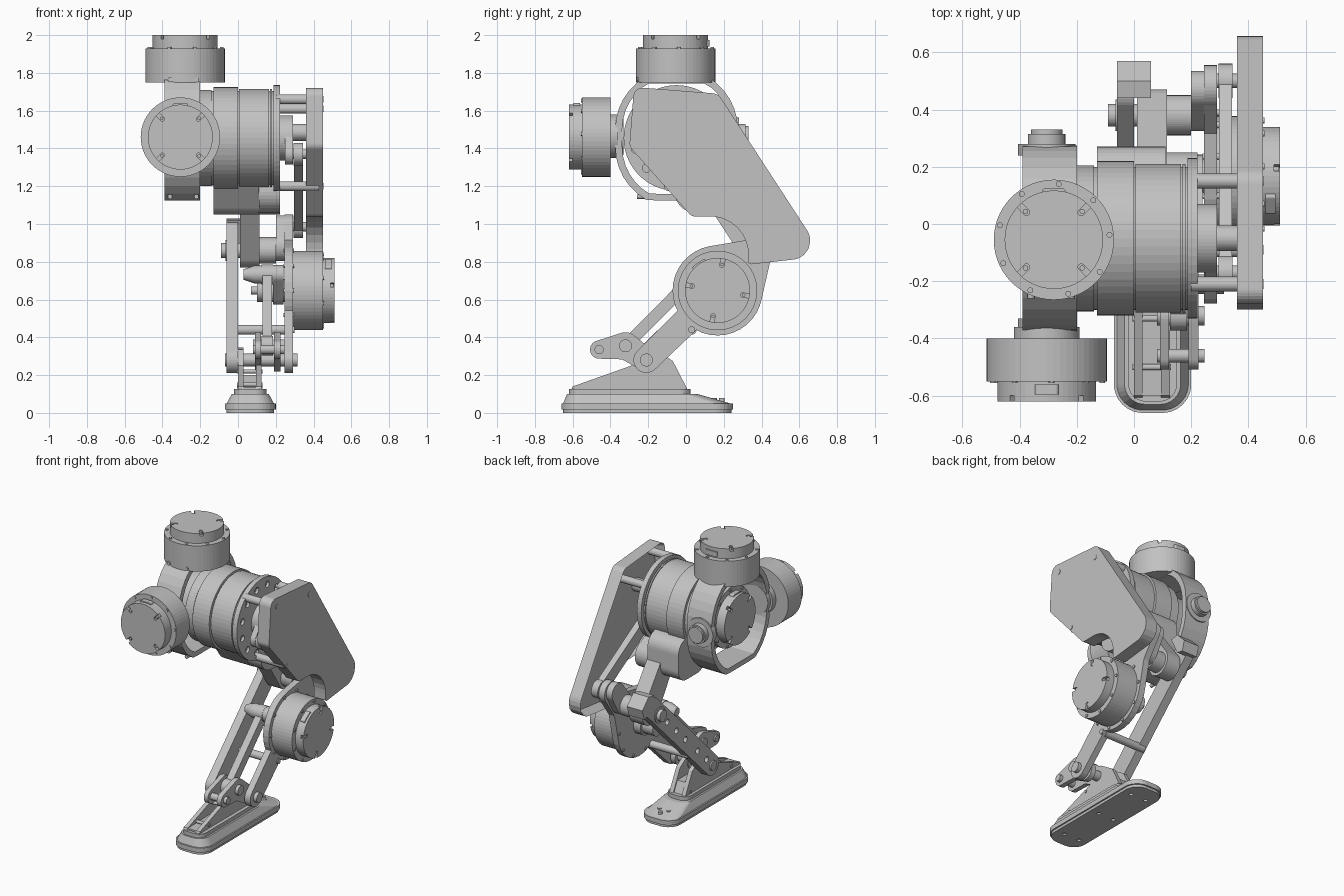
import bpy, bmesh, math
from mathutils import Vector

if "Cube" in bpy.data.objects:
    bpy.data.objects.remove(bpy.data.objects["Cube"])

grey = bpy.data.materials.new("light_grey")
grey.diffuse_color = (0.54, 0.54, 0.54, 1)
grey.use_nodes = True
grey.node_tree.nodes["Principled BSDF"].inputs["Base Color"].default_value = (0.54, 0.54, 0.54, 1)


def circle(u, v, r, n=56):
    return [(u + r * math.cos(2 * math.pi * i / n), v + r * math.sin(2 * math.pi * i / n)) for i in range(n)]


def hull(*discs):
    """Convex outline wrapped around several (u, v, r) discs."""
    pts = sorted(p for d in discs for p in circle(*d, n=36))

    def half(seq):
        out = []
        for p in seq:
            while len(out) > 1 and ((out[-1][0] - out[-2][0]) * (p[1] - out[-2][1])
                                    - (out[-1][1] - out[-2][1]) * (p[0] - out[-2][0])) <= 1e-9:
                out.pop()
            out.append(p)
        return out[:-1]
    return half(pts) + half(pts[::-1])


def rounded(corners, n=8):
    """Polygon outline with an arc at each (u, v, r) corner."""
    out = []
    for i, (u, v, r) in enumerate(corners):
        p = Vector((u, v))
        a = (Vector(corners[i - 1][:2]) - p).normalized()
        b = (Vector(corners[(i + 1) % len(corners)][:2]) - p).normalized()
        h = a.angle(b) / 2
        c = p + (a + b).normalized() * r / math.sin(h)
        va, vb = p + a * r / math.tan(h) - c, p + b * r / math.tan(h) - c
        out += [tuple(c + va.lerp(vb, k / n).normalized() * r) for k in range(n + 1)]
    return out


def place(axis, t, u, v):
    return {"x": (t, u, v), "y": (u, t, v), "z": (u, v, t)}[axis]


def add_prism(bm, axis, pts, t0, t1, end_pts=None):
    lo = [bm.verts.new(place(axis, t0, *p)) for p in pts]
    hi = [bm.verts.new(place(axis, t1, *p)) for p in end_pts or pts]
    for i in range(len(lo)):
        j = (i + 1) % len(lo)
        bm.faces.new((lo[i], lo[j], hi[j], hi[i]))
    return bm.faces.new(lo), bm.faces.new(hi)


def finish(name, bm):
    bmesh.ops.recalc_face_normals(bm, faces=bm.faces)
    mesh = bpy.data.meshes.new(name)
    bm.to_mesh(mesh)
    bm.free()
    mesh.materials.append(grey)
    obj = bpy.data.objects.new(name, mesh)
    bpy.context.collection.objects.link(obj)
    return obj


def prism(name, axis, pts, t0, t1, end_pts=None):
    bm = bmesh.new()
    add_prism(bm, axis, pts, t0, t1, end_pts)
    return finish(name, bm)


def rod(name, axis, u, v, r, t0, t1):
    return prism(name, axis, circle(u, v, r), t0, t1)


def cut(obj, axis, outlines, t0, t1):
    """Remove a set of outlines from a part."""
    bm = bmesh.new()
    for pts in outlines:
        add_prism(bm, axis, pts, t0, t1)
    tool = finish("cutter", bm)
    tool.hide_render = True
    mod = obj.modifiers.new("holes", "BOOLEAN")
    mod.operation, mod.object, mod.solver = "DIFFERENCE", tool, "EXACT"
    bpy.context.view_layer.objects.active = obj
    bpy.ops.object.modifier_apply(modifier="holes")
    bpy.data.objects.remove(tool)


def polar(u, v, r, deg):
    return u + r * math.cos(math.radians(deg)), v + r * math.sin(math.radians(deg))


def motor(name, axis, u, v, t0, t1, t2, turn=45):
    """Drum with a stepped, notched cap, rim screws and a socket."""
    s = 1 if t2 > t0 else -1
    rod(name + "_drum", axis, u, v, 0.21, t0, t1)
    cap = rod(name + "_cap", axis, u, v, 0.172, t1 - 0.01 * s, t2)
    cut(cap, axis, [hull((*polar(u, v, 0.135, turn + a), 0.011), (*polar(u, v, 0.19, turn + a), 0.011))
                    for a in range(0, 360, 90)], t2 - 0.02 * s, t2 + 0.02 * s)
    for a in range(0, 360, 90):
        rod(name + "_cap_screw", axis, *polar(u, v, 0.14, turn + a), 0.009, t2 - 0.025 * s, t2 - 0.004 * s)
    for a in range(0, 360, 40):
        rod(name + "_rim_screw", axis, *polar(u, v, 0.195, turn + a), 0.01, t1 - 0.01 * s, t1 + 0.006 * s)
    prism(name + "_socket", axis, hull((*polar(u, v, 0.17, turn + 35), 0.012), (*polar(u, v, 0.17, turn + 55), 0.012)),
          t1 + 0.01 * s, t1 + 0.045 * s)


# Motors
HY, HZ = -0.05, 1.455
motor("yaw_motor", "z", -0.28, -0.055, 1.75, 1.93, 2.0)
motor("roll_motor", "y", -0.305, 1.46, -0.40, -0.55, -0.62)
motor("pitch_motor", "x", HY, HZ, -0.19, -0.32, -0.385)
motor("knee_motor", "x", 0.167, 0.648, 0.285, 0.45, 0.51, 80)


# Hip ring carrying the roll and yaw motors, flat at top and bottom
def ring_outline(r, z0, z1):
    return [(y, min(max(z, z0), z1)) for y, z in hull((HY, HZ - 0.045, r), (HY, HZ + 0.045, r))]


ring = prism("hip_ring", "x", ring_outline(0.325, 1.125, 1.785), -0.39, -0.20)
cut(ring, "x", [ring_outline(0.288, 1.16, 1.745)], -0.5, -0.1)
for x in (-0.36, -0.22):
    for z in (1.145, 1.765):
        rod("ring_screw", "y", x, z, 0.012, -0.26, -0.15)
for name, steps in (("roll_neck", ((0.115, -0.41, -0.36), (0.10, -0.37, -0.33))),
                    ("roll_boss", ((0.10, 0.24, 0.28), (0.065, 0.27, 0.315), (0.055, 0.31, 0.33)))):
    for r, y0, y1 in steps:
        rod(name, "y", -0.305, HZ + 0.01, r, y0, y1)

# Hip pitch gearbox stack
for name, r, x0, x1 in (("pitch_rear", 0.255, -0.20, -0.14), ("pitch_housing", 0.27, -0.13, 0.0),
                        ("pitch_core", 0.25, -0.15, 0.20), ("pitch_drum", 0.26, 0.006, 0.165),
                        ("pitch_lip", 0.26, 0.17, 0.18), ("pitch_hub", 0.12, 0.215, 0.29)):
    rod(name, "x", HY, HZ, r, x0, x1)
rod("pitch_axle", "x", HY, HZ + 0.03, 0.045, 0.28, 0.43)
flange = rod("pitch_flange", "x", HY, HZ, 0.28, 0.187, 0.222)
cut(flange, "x", [circle(*polar(HY, HZ, 0.225, a), 0.022, 16) for a in range(15, 375, 30)], 0.203, 0.25)

# Lower hip block and thigh link
prism("hip_block", "x", hull((0.0, 1.27, 0.12), (0.18, 1.25, 0.09), (0.18, 1.14, 0.09), (0.06, 1.14, 0.09)), -0.13, 0.11)
prism("hip_block_side", "x", hull((0.05, 1.17, 0.11), (0.16, 1.14, 0.09)), 0.11, 0.222)
prism("thigh_link", "x", hull((0.18, 1.15, 0.08), (0.38, 0.86, 0.09)), 0.01, 0.115)

# Outer thigh cover, hollow on the inner side
bm = bmesh.new()
outline = rounded([(-0.275, 1.725, .05), (0.17, 1.69, .06), (0.73, 0.83, .1), (0.33, 0.785, .015),
                   (0.33, 1.04, .2), (0.03, 1.04, .04), (-0.30, 1.41, .05)])
inner, outer = add_prism(bm, "x", outline, 0.36, 0.45)
bmesh.ops.recalc_face_normals(bm, faces=bm.faces)
bmesh.ops.inset_region(bm, faces=[inner], thickness=0.025)
bmesh.ops.translate(bm, verts=inner.verts, vec=(0.065, 0, 0))
finish("thigh_cover", bm)
for y, z in ((-0.21, 1.66), (0.15, 1.61), (-0.09, 1.20)):
    rod("cover_post", "x", y, z, 0.026, 0.20, 0.43)
    rod("cover_screw", "x", y, z, 0.017, 0.44, 0.453)

# Hip crank and push rod to the knee
prism("hip_crank", "x", hull((HY, HZ, 0.10), (-0.17, 1.37, 0.055)), 0.25, 0.29)
prism("push_rod", "x", hull((-0.17, 1.37, 0.045), (0.50, 0.985, 0.045)), 0.297, 0.343)
for y, z in ((-0.17, 1.37), (0.50, 0.985)):
    prism("rod_eye", "x", circle(y, z, 0.06), 0.295, 0.345)
    rod("rod_pin", "x", y, z, 0.025, 0.25, 0.36)

# Knee shaft and crank
for r, x0, x1 in ((0.04, -0.09, 0.24), (0.07, 0.11, 0.20), (0.055, -0.065, -0.05)):
    rod("knee_shaft", "x", 0.38, 0.86, r, x0, x1)
prism("knee_crank", "x", hull((0.40, 0.88, 0.075), (0.47, 0.98, 0.065)), 0.20, 0.29)

# Outer shin plate
A, M = (-0.21, 0.28), (0.167, 0.648)
prism("shin_plate", "x", hull((*M, 0.238), (0.36, 0.83, 0.09)), 0.245, 0.29)
prism("shin_arm", "x", hull((*A, 0.068), (*M, 0.075)), 0.245, 0.29)
prism("shin_knee", "x", hull((0.36, 0.83, 0.09), (0.48, 0.975, 0.075)), 0.245, 0.29)
for a in range(0, 360, 36):
    rod("shin_screw", "x", *polar(*M, 0.222, a), 0.011, 0.24, 0.297)

# Inner shin bar with holes and rear tab
bar = prism("shin_bar", "x", hull((*A, 0.07), (0.46, 0.94, 0.07)), -0.06, 0.0)
cut(bar, "x", [circle(A[0] + 0.67 * k, A[1] + 0.66 * k, 0.02, 16) for k in (0.1, 0.25, 0.45, 0.6, 0.75)], -0.1, -0.035)
prism("shin_tab", "x", [(0.44, 1.02), (0.50, 1.03), (0.57, 0.96), (0.55, 0.89), (0.50, 0.90)], -0.06, 0.06)
rod("shin_spacer", "x", 0.03, 0.44, 0.026, -0.05, 0.27)
rod("spacer_screw", "x", 0.03, 0.44, 0.018, 0.28, 0.298)

# Ankle drive linkage, parallel to the shin
R, T = (-0.32, 0.355), (0.055, 0.733)
rod("drive_shaft", "x", *M, 0.06, 0.10, 0.25)
rod("drive_shaft_tip", "x", *M, 0.022, 0.07, 0.11)
prism("drive_crank", "x", hull((*M, 0.075), (*T, 0.05)), 0.185, 0.24)
prism("ankle_rod", "x", hull((*R, 0.032), (*T, 0.032)), 0.13, 0.18)
for p in (R, T):
    rod("ankle_rod_eye", "x", *p, 0.052, 0.125, 0.185)
rod("drive_pin", "x", *T, 0.03, 0.05, 0.20)
prism("drive_pin_cone", "x", circle(*T, 0.028), 0.03, 0.09, circle(*T, 0.048))
rod("drive_pin_head", "x", *T, 0.048, 0.09, 0.125)
for x0, x1 in ((0.19, 0.225), (0.09, 0.122)):
    prism("ankle_rocker", "x", hull((-0.46, 0.335, 0.048), (*R, 0.072)), x0, x1)
    prism("ankle_rocker_root", "x", hull((*R, 0.072), (*A, 0.06)), x0, x1)
rod("rocker_pin", "x", -0.46, 0.335, 0.024, 0.08, 0.247)
rod("rocker_pivot", "x", *R, 0.034, 0.08, 0.247)
rod("ankle_pivot", "x", *A, 0.034, -0.07, 0.315)

# Foot bracket: two fins with a low floor and a heel block between them
fork = [(-0.61, 0.12), (-0.60, 0.14), (-0.29, 0.25), (-0.25, 0.335), (-0.18, 0.345), (-0.07, 0.275), (0.01, 0.12)]
for x0 in (0.0, 0.095):
    prism("foot_fin", "x", fork, x0, x0 + 0.03)
prism("foot_floor", "x", [(-0.60, 0.12), (-0.60, 0.138), (-0.15, 0.15), (-0.15, 0.12)], 0.02, 0.105)
prism("foot_heel_block", "x", [(-0.15, 0.12), (-0.15, 0.20), (-0.04, 0.20), (0.0, 0.12)], 0.02, 0.105)
for y, z in ((-0.33, 0.22), (-0.05, 0.14), (-0.50, 0.15)):
    rod("fin_screw", "x", y, z, 0.011, -0.005, 0.13)


# Layered foot
def pad(hx, y0, y1, r):
    return rounded([(0.065 - hx, y0, r), (0.065 + hx, y0, r), (0.065 + hx, y1, r), (0.065 - hx, y1, r)])


sole = prism("sole", "z", pad(0.125, -0.65, 0.24, 0.09), 0.0, 0.02)
cut(sole, "z", [circle(0.065 + x, y, 0.014, 14) for x in (-0.06, 0.06) for y in (-0.54, -0.2, 0.12)], -0.02, 0.014)
prism("foot_rim", "z", pad(0.135, -0.66, 0.25, 0.10), 0.018, 0.05)
prism("foot_body", "z", pad(0.125, -0.65, 0.235, 0.09), 0.05, 0.10, pad(0.098, -0.63, 0.06, 0.07))
prism("foot_top", "z", pad(0.085, -0.62, 0.025, 0.06), 0.10, 0.127)
for x, y in ((-0.035, 0.15), (0.035, 0.15), (0.0, 0.19)):
    rod("heel_screw", "z", 0.065 + x, y, 0.014, 0.05, 0.078)
